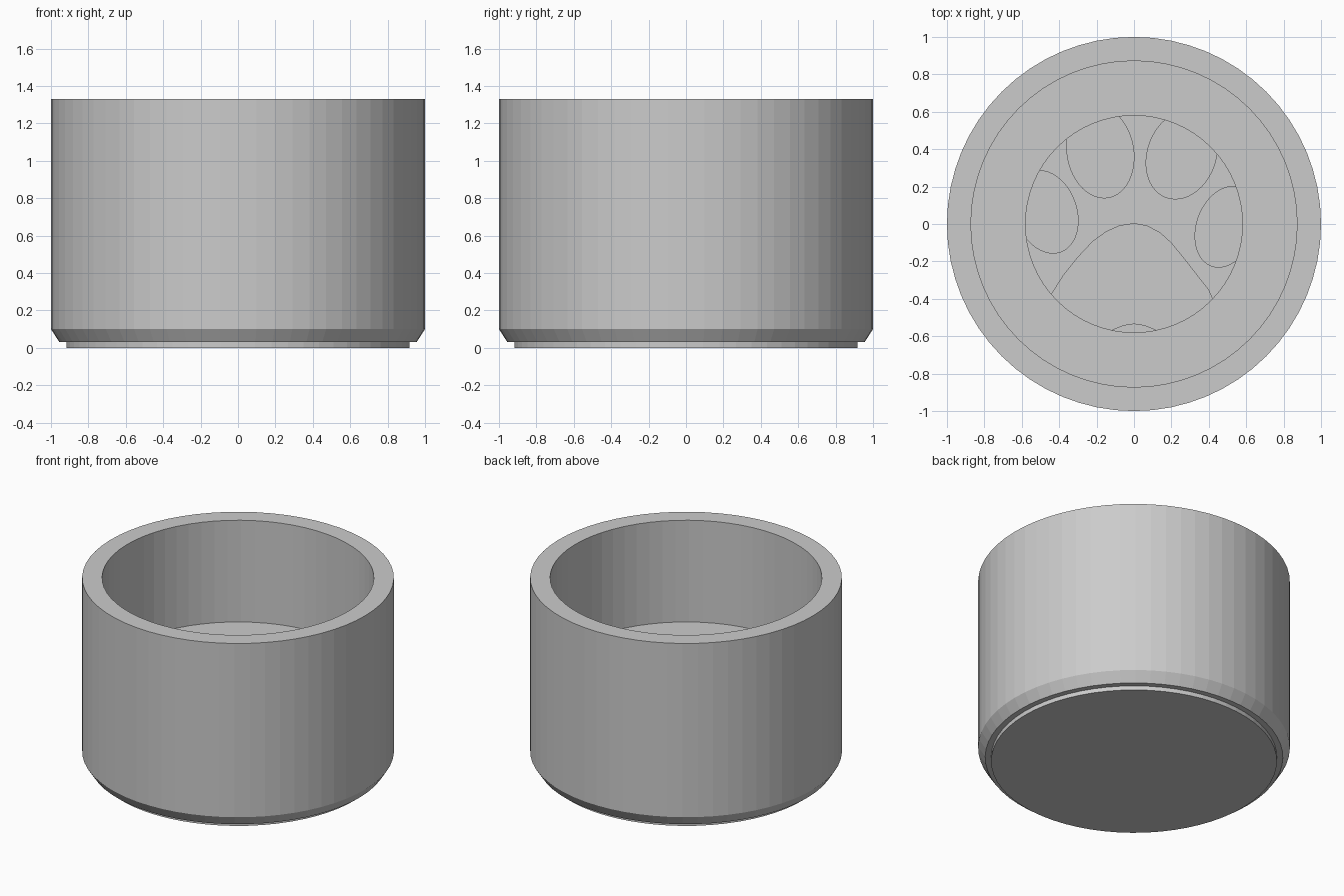
import bpy, bmesh, math
from mathutils import Vector, Matrix

if "Cube" in bpy.data.objects:
    bpy.data.objects.remove(bpy.data.objects["Cube"])

SIDES = 64
FLOOR, RECESS, PAD_TOP, R_IN = 0.61, 0.55, 0.59, 0.58

grey = bpy.data.materials.new("plain grey")
grey.diffuse_color = (0.6, 0.6, 0.6, 1)
grey.use_nodes = True
grey.node_tree.nodes["Principled BSDF"].inputs["Base Color"].default_value = grey.diffuse_color


def finish(bm, name):
    bmesh.ops.recalc_face_normals(bm, faces=bm.faces[:])
    me = bpy.data.meshes.new(name)
    bm.to_mesh(me)
    bm.free()
    me.materials.append(grey)
    ob = bpy.data.objects.new(name, me)
    bpy.context.collection.objects.link(ob)
    return ob


def lathe(name, profile):
    """Revolve (radius, height) points; both ends are closed with discs."""
    bm = bmesh.new()
    rings = []
    for r, z in profile:
        rings.append([bm.verts.new((r * math.cos(2 * math.pi * i / SIDES),
                                    r * math.sin(2 * math.pi * i / SIDES), z))
                      for i in range(SIDES)])
    for a, b in zip(rings, rings[1:]):
        for i in range(SIDES):
            j = (i + 1) % SIDES
            bm.faces.new((a[i], a[j], b[j], b[i]))
    bm.faces.new(rings[0])
    bm.faces.new(rings[-1])
    return finish(bm, name)


def relief(name, outline):
    """Flat outline trimmed to the round recess, then raised."""
    bm = bmesh.new()
    bm.faces.new([bm.verts.new((x, y, PAD_TOP)) for x, y in outline])
    bmesh.ops.triangulate(bm, faces=bm.faces[:])
    apothem = R_IN * math.cos(math.pi / SIDES)
    for i in range(SIDES):
        t = 2 * math.pi * (i + 0.5) / SIDES
        n = Vector((math.cos(t), math.sin(t), 0))
        bmesh.ops.bisect_plane(bm, geom=bm.verts[:] + bm.edges[:] + bm.faces[:],
                               dist=1e-6, plane_co=n * apothem, plane_no=n,
                               clear_outer=True)
    ext = bmesh.ops.extrude_face_region(bm, geom=bm.faces[:], use_keep_orig=True)
    for v in ext["geom"]:
        if isinstance(v, bmesh.types.BMVert):
            v.co.z = RECESS - 0.005
    return finish(bm, name)


def ellipse(cx, cy, rx, ry, tilt, n=48):
    rot = Matrix.Rotation(math.radians(tilt), 2)
    pts = []
    for i in range(n):
        t = 2 * math.pi * i / n
        p = rot @ Vector((rx * math.cos(t), ry * math.sin(t)))
        pts.append((cx + p.x, cy + p.y))
    return pts


# Round bowl: foot, chamfer, wall, rim, raised floor with a round recess
lathe("bowl", [(0.917, 0), (0.917, 0.03), (0.955, 0.03), (1, 0.1), (1, 1.33),
               (0.872, 1.33), (0.872, FLOOR), (R_IN, FLOOR), (R_IN, RECESS)])

# Four toe pads
toes = {"outer_left": (-0.47, 0.065, 0.165, 0.23, 20),
        "inner_left": (-0.18, 0.385, 0.18, 0.25, 10),
        "inner_right": (0.255, 0.37, 0.185, 0.245, -20),
        "outer_right": (0.49, -0.015, 0.157, 0.225, -20)}
for side, args in toes.items():
    relief("toe_pad_" + side, ellipse(*args))

# Large palm pad with a shallow notch at the bottom
relief("palm_pad", [(-0.52, -0.55), (-0.47, -0.43), (-0.44, -0.37), (-0.38, -0.275),
                    (-0.3, -0.175), (-0.22, -0.09), (-0.15, -0.04), (-0.08, -0.008),
                    (0, 0.005), (0.07, -0.008), (0.14, -0.045), (0.2, -0.1),
                    (0.27, -0.185), (0.34, -0.275), (0.4, -0.35), (0.43, -0.42),
                    (0.45, -0.6), (0.2, -0.62), (0.11, -0.565), (0.055, -0.543),
                    (0, -0.535), (-0.055, -0.543), (-0.11, -0.565), (-0.2, -0.62)])
